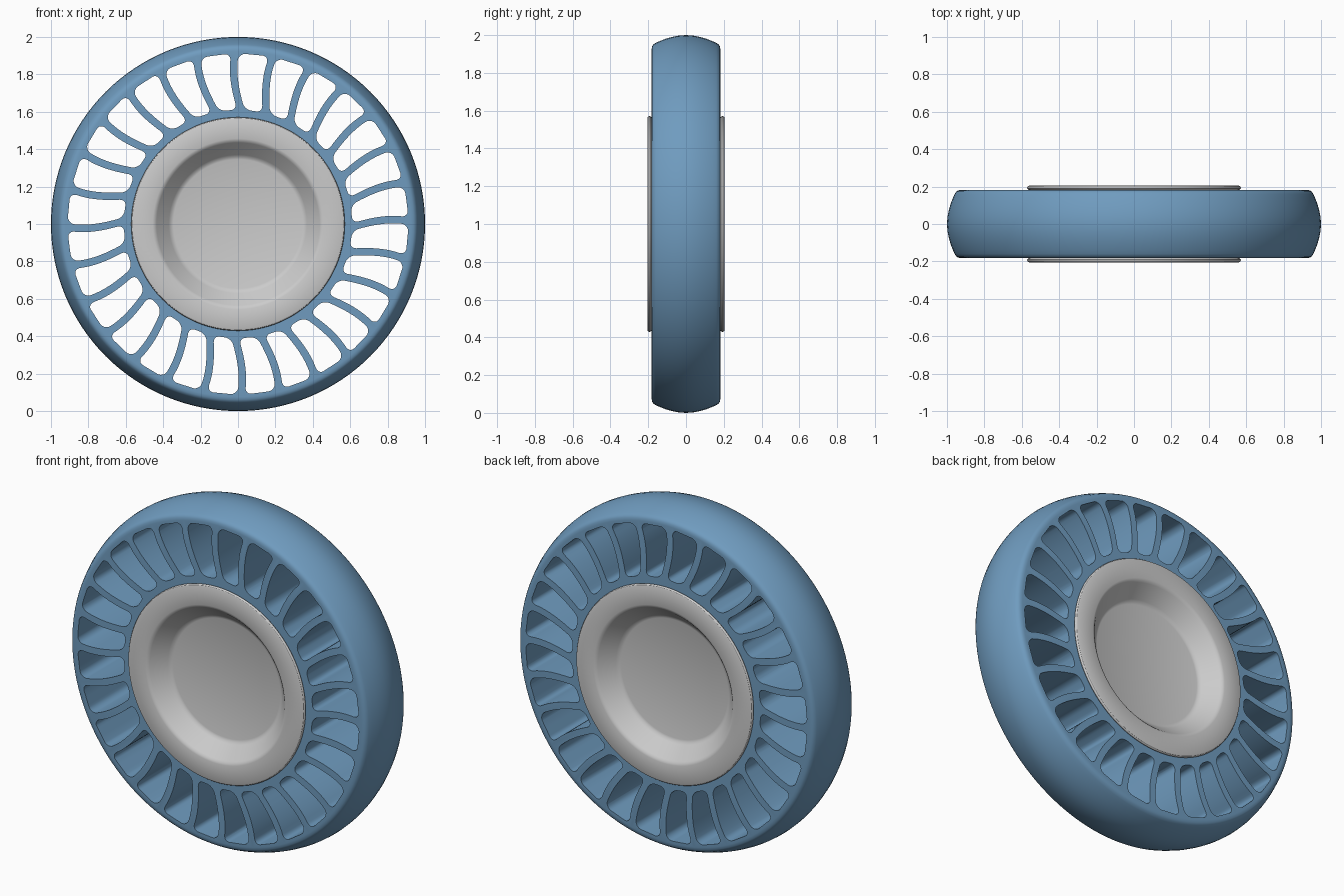
import bpy, bmesh
from math import sin, cos, pi, radians, sqrt

if "Cube" in bpy.data.objects:
    bpy.data.objects.remove(bpy.data.objects["Cube"])

SEG = 128
CENTRE = 1.0
SLOTS = 28


def finish(name, bm):
    bmesh.ops.remove_doubles(bm, verts=bm.verts, dist=1e-5)
    bmesh.ops.recalc_face_normals(bm, faces=bm.faces)
    me = bpy.data.meshes.new(name)
    bm.to_mesh(me)
    bm.free()
    ob = bpy.data.objects.new(name, me)
    bpy.context.collection.objects.link(ob)
    return ob


def point(r, a, y):
    # angle is measured clockwise from the top, seen from the front
    return (r * sin(a), y, CENTRE + r * cos(a))


def lathe(name, profile, closed):
    """Spin (radius, y) points around the axle."""
    bm = bmesh.new()
    rings = []
    for r, y in profile:
        if r == 0:
            rings.append([bm.verts.new(point(0, 0, y))] * SEG)
        else:
            rings.append([bm.verts.new(point(r, 2 * pi * i / SEG, y)) for i in range(SEG)])
    n = len(rings)
    for k in range(n if closed else n - 1):
        a, b = rings[k], rings[(k + 1) % n]
        for i in range(SEG):
            j = (i + 1) % SEG
            bm.faces.new(list(dict.fromkeys((a[i], a[j], b[j], b[i]))))
    return finish(name, bm)


def mirrored(half):
    """Front half (y < 0) plus its mirror image."""
    return half + [(r, -y) for r, y in reversed(half) if y != 0]


def smooth(ob, angle):
    bpy.ops.object.select_all(action='DESELECT')
    ob.select_set(True)
    bpy.context.view_layer.objects.active = ob
    bpy.ops.object.shade_smooth_by_angle(angle=radians(angle))


# Tyre: flat sides, rounded shoulders and a crowned tread
tyre = lathe("tyre", mirrored([
    (0.555, -0.182), (0.925, -0.182), (0.939, -0.180), (0.951, -0.173),
    (0.959, -0.160), (0.968, -0.140), (0.980, -0.110), (0.990, -0.075),
    (0.997, -0.040), (1.0, 0)]), True)

# Cutter: ring of curved, round-cornered slots that leave thin spokes
R0, R1, SPOKE = 0.61, 0.91, 0.040


def spoke_angle(r):
    u = (r - 0.76) / 0.15
    return radians(-1.4 - 1.25 * u + 1.65 * u * u)


def inset(r, c=0.035):
    d = max(0, min(r - R0, R1 - r))
    return c - sqrt(max(0, c * c - (c - d) ** 2)) if d < c else 0


C = 0.035
corner = [C * (1 - cos(pi / 2 * i / 6)) for i in range(6)]
radii = ([R0 + d for d in corner]
         + [R0 + C + (R1 - R0 - 2 * C) * i / 10 for i in range(11)]
         + [R1 - d for d in reversed(corner)])
pitch = 2 * pi / SLOTS
left = [(r, spoke_angle(r) + (SPOKE / 2 + inset(r)) / r) for r in radii]
right = [(r, spoke_angle(r) + pitch - (SPOKE / 2 + inset(r)) / r) for r in radii]
outline = left + right[::-1]

bm = bmesh.new()
for s in range(SLOTS):
    front = [bm.verts.new(point(r, a + s * pitch, -0.3)) for r, a in outline]
    back = [bm.verts.new(point(r, a + s * pitch, 0.3)) for r, a in outline]
    bm.faces.new(front)
    bm.faces.new(back[::-1])
    for i in range(len(front)):
        j = (i + 1) % len(front)
        bm.faces.new((front[i], back[i], back[j], front[j]))
cutter = finish("slot_cutter", bm)
cutter.hide_render = True

mod = tyre.modifiers.new("slots", 'BOOLEAN')
mod.operation = 'DIFFERENCE'
mod.solver = 'EXACT'
mod.object = cutter
bpy.context.view_layer.objects.active = tyre
tyre.select_set(True)
bpy.ops.object.modifier_apply(modifier=mod.name)
bpy.data.objects.remove(cutter)
smooth(tyre, 32)

blue = bpy.data.materials.new("tyre_blue")
blue.diffuse_color = (0.16, 0.33, 0.52, 1)
blue.use_nodes = True
blue.node_tree.nodes["Principled BSDF"].inputs["Base Color"].default_value = blue.diffuse_color
tyre.data.materials.clear()
tyre.data.materials.append(blue)

# Hub: disc with a dished recess on both faces and a rounded rim
hub = lathe("hub", mirrored([
    (0, -0.105), (0.345, -0.105), (0.358, -0.109), (0.370, -0.119),
    (0.435, -0.193), (0.444, -0.201), (0.456, -0.205), (0.560, -0.205),
    (0.567, -0.202), (0.571, -0.196), (0.571, -0.190), (0.566, -0.184),
    (0.556, -0.180)]), False)
smooth(hub, 32)
